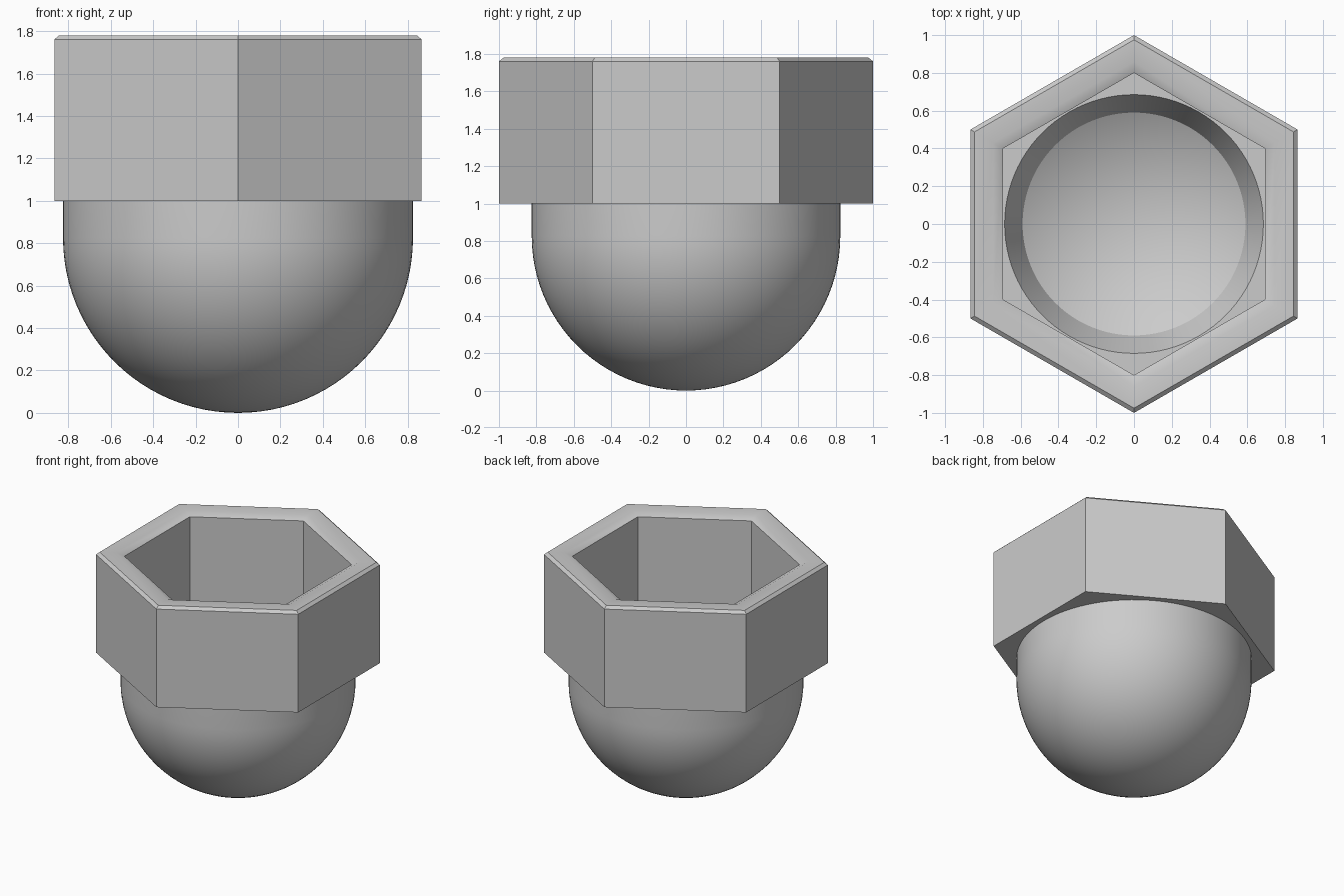
import bpy, bmesh, math

if "Cube" in bpy.data.objects:
    bpy.data.objects.remove(bpy.data.objects["Cube"])

SEG = 96            # round sections; a multiple of six
STEP = SEG // 6

steel = bpy.data.materials.new("light_grey_metal")
steel.diffuse_color = (0.6, 0.6, 0.6, 1)
steel.use_nodes = True
steel.node_tree.nodes["Principled BSDF"].inputs["Base Color"].default_value = steel.diffuse_color


def ring(bm, count, radius, z):
    """Ring of vertices, first one on +y so hexagon corners point front and back."""
    return [bm.verts.new((radius * math.sin(2 * math.pi * i / count),
                          radius * math.cos(2 * math.pi * i / count), z))
            for i in range(count)]


def loft(bm, a, b):
    n = len(a)
    for i in range(n):
        j = (i + 1) % n
        bm.faces.new((a[i], a[j], b[j], b[i]))


def hex_to_circle(bm, hexa, circle):
    """Flat web between a hexagon and a circle inside it."""
    for k in range(6):
        for i in range(k * STEP - STEP // 2, k * STEP + STEP // 2):
            bm.faces.new((hexa[k], circle[i % SEG], circle[(i + 1) % SEG]))
        bm.faces.new((hexa[k], hexa[(k + 1) % 6], circle[k * STEP + STEP // 2]))


def close_tip(bm, circle, z):
    tip = bm.verts.new((0, 0, z))
    for i in range(len(circle)):
        bm.faces.new((circle[i], circle[(i + 1) % len(circle)], tip))


bm = bmesh.new()

# hexagonal collar: outer wall, chamfer, rim, soft inner edge, socket wall
hexes = [ring(bm, 6, r, z) for r, z in
         [(1.0, 1.0), (1.0, 1.76), (0.975, 1.78), (0.86, 1.78), (0.8, 1.755), (0.8, 1.0)]]
for a, b in zip(hexes, hexes[1:]):
    loft(bm, a, b)

# socket floor, tapered bore and conical bottom
bore = [ring(bm, SEG, r, z) for r, z in [(0.685, 1.0), (0.59, 0.8)]]
hex_to_circle(bm, hexes[-1], bore[0])
loft(bm, bore[0], bore[1])
close_tip(bm, bore[1], 0.46)

# underside, short neck and hemispherical dome
R = 0.825
dome = [ring(bm, SEG, R, 1.0)]
for i in range(24):
    t = math.pi / 2 * i / 24
    dome.append(ring(bm, SEG, R * math.cos(t), R - R * math.sin(t)))
hex_to_circle(bm, hexes[0], dome[0])
for a, b in zip(dome, dome[1:]):
    loft(bm, a, b)
close_tip(bm, dome[-1], 0)

bmesh.ops.recalc_face_normals(bm, faces=bm.faces)
mesh = bpy.data.meshes.new("domed_hex_cap")
bm.to_mesh(mesh)
bm.free()
mesh.materials.append(steel)
cap = bpy.data.objects.new("domed_hex_cap", mesh)
bpy.context.collection.objects.link(cap)
bpy.context.view_layer.objects.active = cap
cap.select_set(True)
bpy.ops.object.shade_smooth_by_angle(angle=math.radians(30))
